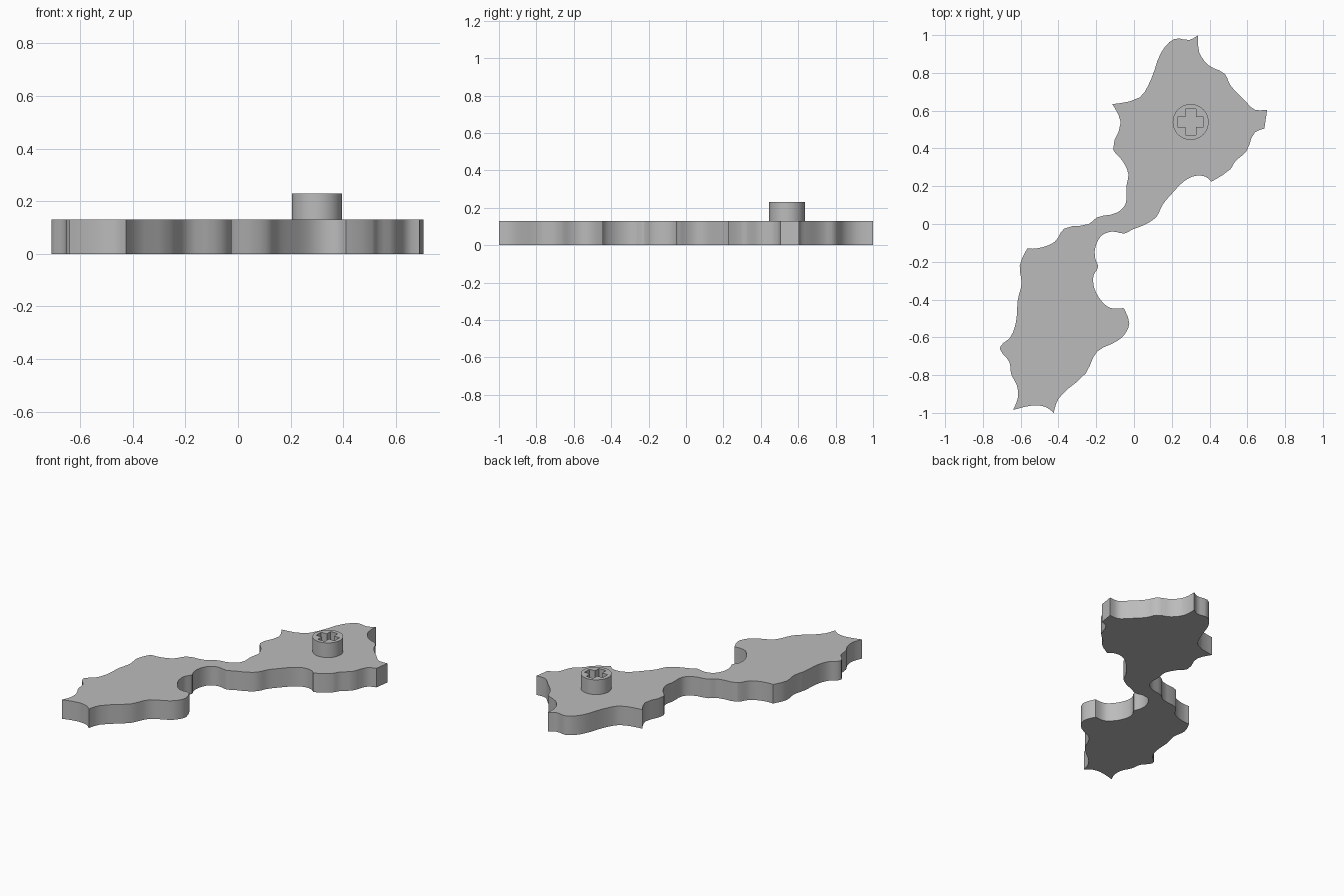
import bpy, math
from mathutils import Vector

if "Cube" in bpy.data.objects:
    bpy.data.objects.remove(bpy.data.objects["Cube"])

grey = bpy.data.materials.new("plain grey")
grey.diffuse_color = (0.5, 0.5, 0.5, 1)
grey.use_nodes = True
grey.node_tree.nodes["Principled BSDF"].inputs["Base Color"].default_value = grey.diffuse_color


def extrude_outlines(name, outlines, z0, z1):
    """Solid from flat closed outlines; an inner outline becomes a hole."""
    curve = bpy.data.curves.new(name, 'CURVE')
    curve.dimensions = '2D'
    curve.fill_mode = 'BOTH'
    curve.extrude = (z1 - z0) / 2
    for pts in outlines:
        s = curve.splines.new('POLY')
        s.points.add(len(pts) - 1)
        for p, (x, y) in zip(s.points, pts):
            p.co = (x, y, 0, 1)
        s.use_cyclic_u = True
    obj = bpy.data.objects.new(name, curve)
    bpy.context.collection.objects.link(obj)
    obj.location.z = (z0 + z1) / 2
    bpy.ops.object.select_all(action='DESELECT')
    obj.select_set(True)
    bpy.context.view_layer.objects.active = obj
    bpy.ops.object.convert(target='MESH')
    obj = bpy.context.object
    # weld the caps to the walls
    bpy.ops.object.mode_set(mode='EDIT')
    bpy.ops.mesh.select_all(action='SELECT')
    bpy.ops.mesh.remove_doubles(threshold=0.0005)
    bpy.ops.mesh.normals_make_consistent(inside=False)
    bpy.ops.object.mode_set(mode='OBJECT')
    obj.data.materials.clear()
    obj.data.materials.append(grey)
    bpy.ops.object.shade_smooth_by_angle(angle=math.radians(30))
    return obj


def soften(points, steps=3):
    """Round the outline between points, keeping pointed tips sharp."""
    pts = [Vector(p) for p in points]
    n = len(pts)
    tangents = []
    for i in range(n):
        a, b = pts[i] - pts[i - 1], pts[(i + 1) % n] - pts[i]
        sharp = a.angle(b) > math.radians(55)
        t = a.normalized() + b.normalized()
        tangents.append(Vector((0, 0)) if sharp else t.normalized())
    out = []
    for i in range(n):
        p, q = pts[i], pts[(i + 1) % n]
        length = (q - p).length
        m0, m1 = tangents[i] * length, tangents[(i + 1) % n] * length
        for k in range(steps):
            t = k / steps
            out.append(p * (2*t**3 - 3*t**2 + 1) + m0 * (t**3 - 2*t**2 + t)
                       + q * (3*t**2 - 2*t**3) + m1 * (t**3 - t**2))
    return out


# Ragged two-lobed plate, clockwise from the top tip
outline = [
    (.34, 1), (.345, .91), (.395, .84), (.48, .795), (.51, .735),
    (.59, .65), (.64, .605), (.705, .605), (.69, .505), (.64, .485),
    (.595, .385), (.535, .33), (.51, .29), (.41, .225), (.38, .25),
    (.325, .255), (.27, .23), (.2, .16), (.15, .1), (.12, .04),
    (.065, 0), (-.01, -.03), (-.05, -.05), (-.115, -.04), (-.17, -.06),
    (-.205, -.125), (-.205, -.185), (-.19, -.225), (-.215, -.275),
    (-.21, -.34), (-.17, -.41), (-.125, -.445), (-.055, -.445),
    (-.025, -.525), (-.05, -.585), (-.09, -.62), (-.195, -.675),
    (-.255, -.79), (-.4, -.925), (-.425, -1), (-.465, -.97),
    (-.53, -.96), (-.64, -.985), (-.615, -.92), (-.62, -.855),
    (-.65, -.795), (-.66, -.73), (-.708, -.665), (-.705, -.645),
    (-.655, -.6), (-.625, -.52), (-.615, -.4), (-.595, -.315),
    (-.605, -.22), (-.565, -.13), (-.52, -.13), (-.42, -.095),
    (-.37, -.025), (-.24, 0), (-.195, .035), (-.09, .06),
    (-.045, .105), (-.04, .2), (-.03, .265), (-.065, .34),
    (-.11, .395), (-.07, .54), (-.115, .635), (.03, .67),
    (.09, .765), (.145, .91), (.215, .98), (.295, .975),
]
extrude_outlines("plate", [soften(outline)], 0, 0.13)

# Round peg with a cross-shaped socket
cx, cy, radius = 0.3, 0.54, 0.095
circle = [(cx + radius * math.cos(a), cy + radius * math.sin(a))
          for a in (math.tau * i / 48 for i in range(48))]
arm, half = 0.069, 0.027
cross = []
for q in range(4):
    c, s = round(math.cos(q * math.pi / 2)), round(math.sin(q * math.pi / 2))
    for x, y in ((arm, -half), (arm, half), (half, half)):
        cross.append((cx + c * x - s * y, cy + s * x + c * y))
extrude_outlines("peg", [circle, cross], 0.13, 0.23)
